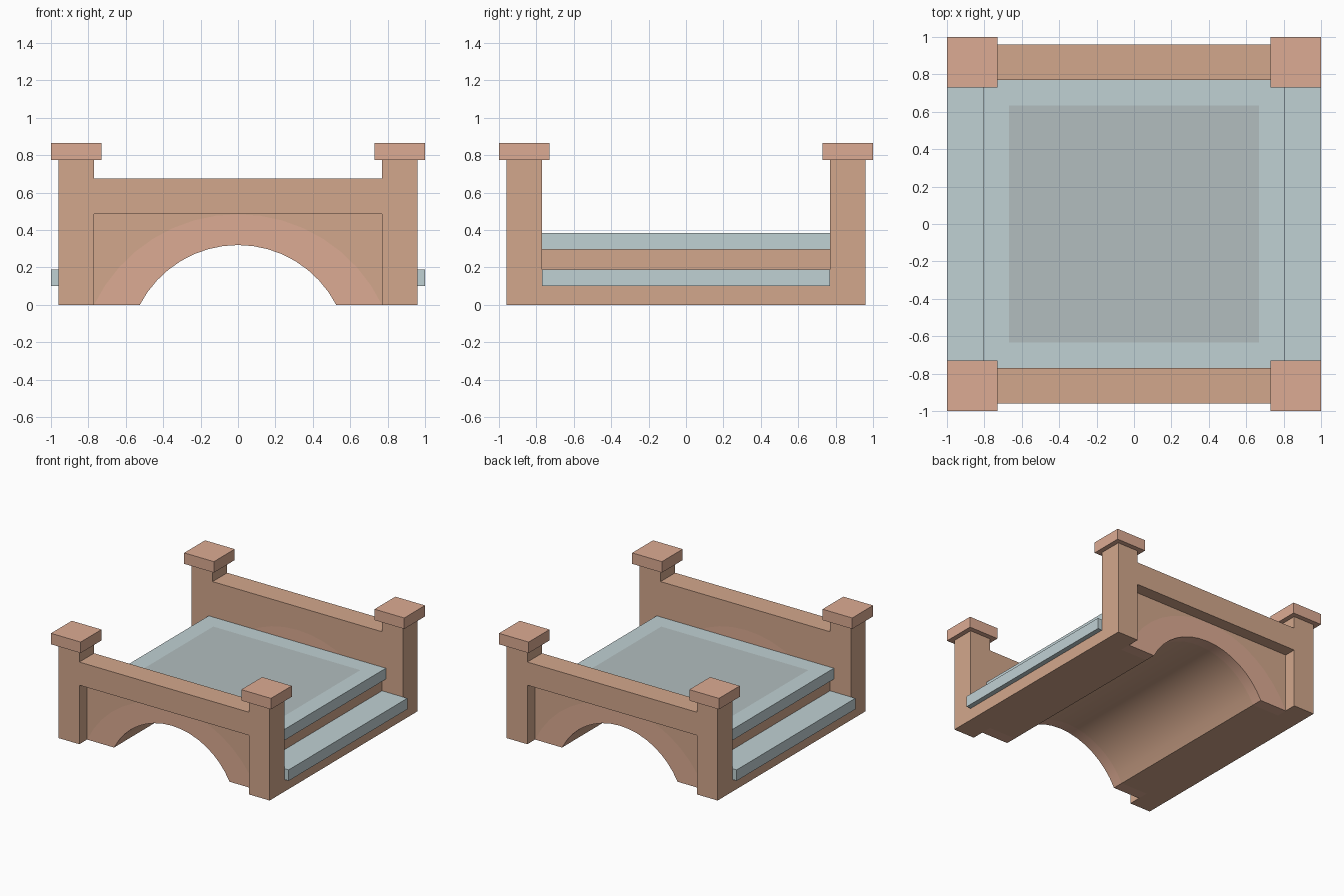
import bpy, bmesh, math

if "Cube" in bpy.data.objects:
    bpy.data.objects.remove(bpy.data.objects["Cube"])

def material(name, rgb):
    m = bpy.data.materials.new(name)
    m.diffuse_color = (*rgb, 1)
    m.use_nodes = True
    m.node_tree.nodes["Principled BSDF"].inputs["Base Color"].default_value = m.diffuse_color
    return m

STONE = material("stone", (0.65, 0.386, 0.262))
TRIM = material("trim_stone", (0.72, 0.407, 0.292))
SLAB = material("slab", (0.527, 0.637, 0.658))
INLAY = material("inlay", (0.445, 0.515, 0.52))

def extrude(name, polys, y0, y1, mats, inlay=0):
    """Extrude (x, z) polygons along y; each polygon uses the material at its index."""
    bm = bmesh.new()
    for i, pts in enumerate(polys):
        f = bm.faces.new([bm.verts.new((x, y0, z)) for x, z in pts])
        f.material_index = min(i, len(mats) - 1)
    bmesh.ops.remove_doubles(bm, verts=bm.verts, dist=1e-5)
    new = bmesh.ops.extrude_face_region(bm, geom=bm.faces[:])["geom"]
    moved = [v for v in new if isinstance(v, bmesh.types.BMVert)]
    bmesh.ops.translate(bm, verts=moved, vec=(0, y1 - y0, 0))
    bmesh.ops.recalc_face_normals(bm, faces=bm.faces)
    if inlay:
        top = max(bm.faces, key=lambda f: f.calc_center_median().z)
        bmesh.ops.inset_region(bm, faces=[top], thickness=inlay)
        top.material_index = 1
    me = bpy.data.meshes.new(name)
    bm.to_mesh(me)
    bm.free()
    for m in mats:
        me.materials.append(m)
    ob = bpy.data.objects.new(name, me)
    bpy.context.collection.objects.link(ob)
    bpy.ops.object.select_all(action='DESELECT')
    ob.select_set(True)
    bpy.context.view_layer.objects.active = ob
    bpy.ops.object.shade_smooth_by_angle(angle=math.radians(25))
    return ob

def rect(x0, x1, z0, z1):
    return [(x0, z0), (x1, z0), (x1, z1), (x0, z1)]

def arc(half, rise, n=16):
    """Circular arc from (-half, 0) over (0, rise) to (half, 0)."""
    r = (half * half + rise * rise) / (2 * rise)
    a = math.asin(half / r)
    return [(r * math.sin(t), r * math.cos(t) - r + rise)
            for t in (-a + 2 * a * i / n for i in range(n + 1))]

IN, OUT = 0.77, 0.96          # inner and outer faces of posts and walls
inner, outer = arc(0.525, 0.32), arc(IN, 0.485)

# Vaulted core with stepped ends
extrude("vault_core", [[(-OUT, 0)] + inner + [
    (OUT, 0), (OUT, 0.1), (IN, 0.1), (IN, 0.295), (0.7, 0.295), (0.7, 0.35),
    (-0.7, 0.35), (-0.7, 0.295), (-IN, 0.295), (-IN, 0.1), (-OUT, 0.1)]],
    -IN, IN, [STONE])

# Deck slab with flush inlay, seated over the core
extrude("deck", [[(-0.805, 0.295), (-0.7, 0.295), (-0.7, 0.35), (0.7, 0.35),
                  (0.7, 0.295), (0.805, 0.295), (0.805, 0.385), (-0.805, 0.385)]],
        -IN, IN, [SLAB, INLAY], inlay=0.193)

# Side walls: posts and rail in one profile, recessed arch panel below
wall = [(-OUT, 0), (-IN, 0), (-IN, 0.485), (IN, 0.485), (IN, 0), (OUT, 0),
        (OUT, 0.775), (IN, 0.775), (IN, 0.675), (-IN, 0.675), (-IN, 0.775), (-OUT, 0.775)]
ring = inner + outer[::-1]
left = outer[:9] + [(-IN, 0.485)]
right = outer[8:] + [(IN, 0.485)]
for s, side in ((-1, "front"), (1, "back")):
    extrude(side + "_wall", [wall], s * IN, s * OUT, [STONE])
    extrude(side + "_arch_panel", [ring, left, right], s * IN, s * 0.86, [TRIM, STONE])

# Steps and post caps
for sx, end in ((-1, "left"), (1, "right")):
    x0, x1 = sorted((sx * IN, sx * 1.0))
    extrude(end + "_step", [rect(x0, x1, 0.1, 0.19)], -IN, IN, [SLAB])
    x0, x1 = sorted((sx * 0.73, sx * 1.0))
    for sy, side in ((-1, "front"), (1, "back")):
        extrude(f"{side}_{end}_cap", [rect(x0, x1, 0.775, 0.865)],
                sy * 0.73, sy * 1.0, [TRIM])
